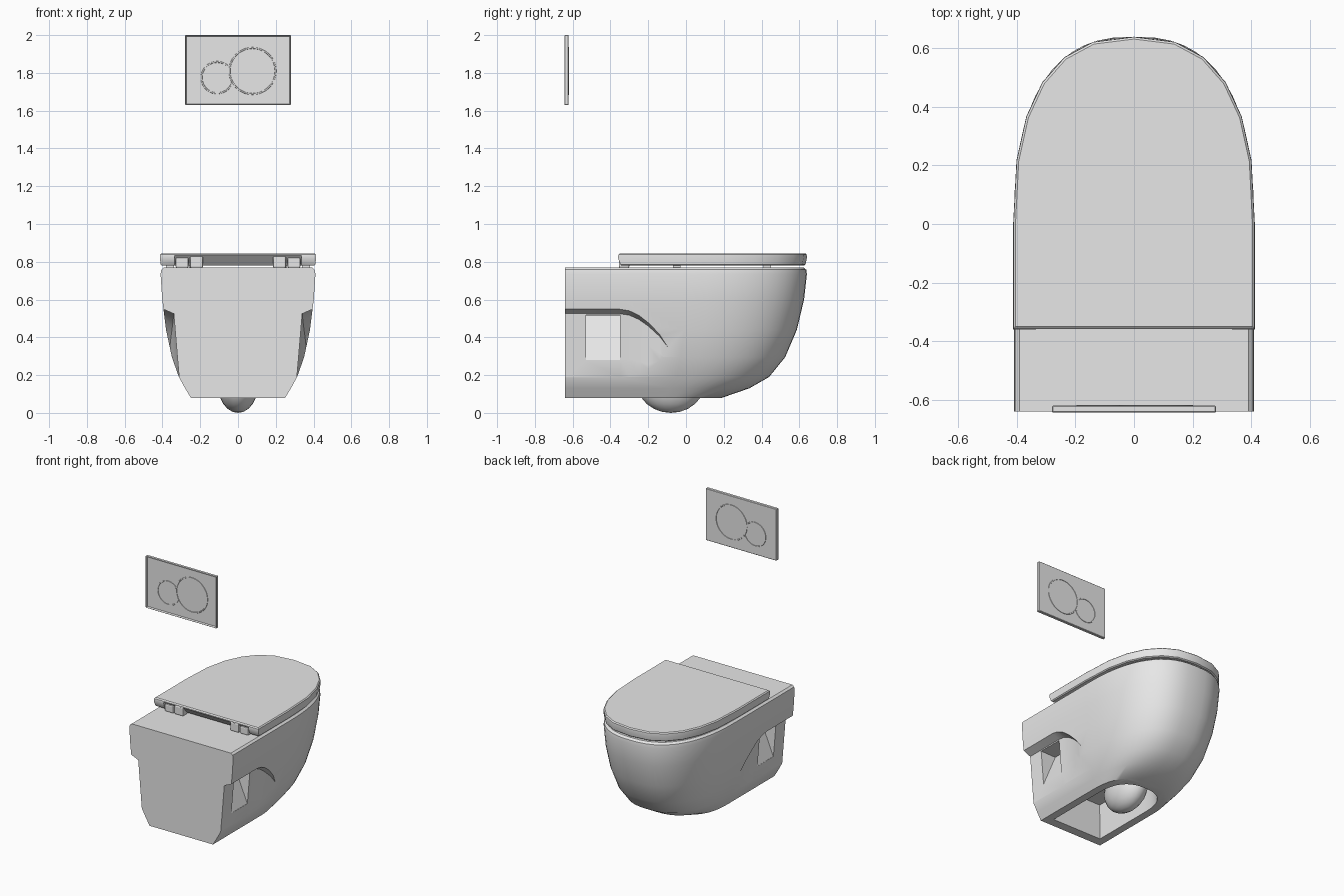
import bpy, bmesh
from math import sin, cos, pi, radians
from mathutils import Matrix

cube = bpy.data.objects.get("Cube")
if cube:
    bpy.data.objects.remove(cube, do_unlink=True)

ceramic = bpy.data.materials.new("light_grey_ceramic")
ceramic.use_nodes = True
GREY = (0.8, 0.8, 0.8, 1)
ceramic.diffuse_color = GREY
ceramic.node_tree.nodes["Principled BSDF"].inputs["Base Color"].default_value = GREY


def make_object(name, bm):
    bmesh.ops.recalc_face_normals(bm, faces=bm.faces[:])
    mesh = bpy.data.meshes.new(name)
    bm.to_mesh(mesh)
    bm.free()
    mesh.materials.append(ceramic)
    obj = bpy.data.objects.new(name, mesh)
    bpy.context.collection.objects.link(obj)
    return obj


def smooth(obj, angle=35):
    bpy.ops.object.select_all(action='DESELECT')
    obj.select_set(True)
    bpy.context.view_layer.objects.active = obj
    bpy.ops.object.shade_smooth_by_angle(angle=radians(angle))


def skin(name, rings):
    """Join equal closed rings with quads and cap both ends."""
    bm = bmesh.new()
    loops = [[bm.verts.new(p) for p in ring] for ring in rings]
    n = len(loops[0])
    for a, b in zip(loops, loops[1:]):
        for i in range(n):
            j = (i + 1) % n
            bm.faces.new((a[i], a[j], b[j], b[i]))
    bm.faces.new(loops[0])
    bm.faces.new(loops[-1])
    return make_object(name, bm)


def d_ring(z, width, nose, start, rear, steps):
    """Horizontal D outline: square at the wall, superelliptic at the nose."""
    curve = []
    for i in range(2 * steps + 1):
        a = pi * i / (2 * steps)
        c, s = cos(a), max(sin(a), 0)
        x = width * abs(c) ** 0.8 * (1 if c > 0 else -1)
        curve.append((x, start + (nose - start) * s ** 0.8, z))
    mid = (start + rear) / 2
    return ([(width, rear, z), (width, mid, z)] + curve
            + [(-width, mid, z), (-width, rear, z)])


def cut(obj, cutters):
    """Subtract the cutters, bake the result and remove them."""
    for c in cutters:
        c.hide_render = True
        mod = obj.modifiers.new("cut", 'BOOLEAN')
        mod.operation = 'DIFFERENCE'
        mod.solver = 'EXACT'
        mod.object = c
    bpy.context.view_layer.update()
    graph = bpy.context.evaluated_depsgraph_get()
    baked = bpy.data.meshes.new_from_object(obj.evaluated_get(graph))
    obj.modifiers.clear()
    obj.data = baked
    for c in cutters:
        bpy.data.objects.remove(c, do_unlink=True)


def box(name, x, y, z, bevel=0.0):
    bm = bmesh.new()
    size = (x[1] - x[0], y[1] - y[0], z[1] - z[0])
    centre = (sum(x) / 2, sum(y) / 2, sum(z) / 2)
    bmesh.ops.create_cube(bm, size=1, matrix=Matrix.Translation(centre) @ Matrix.Diagonal((*size, 1)))
    if bevel:
        bmesh.ops.bevel(bm, geom=bm.edges[:], offset=bevel, segments=2, affect='EDGES', profile=0.5)
    return make_object(name, bm)


# Bowl body: height, half width, nose, start of the curve
body_levels = [
    (0.08, 0.25, 0.19, -0.12), (0.13, 0.28, 0.335, -0.08), (0.19, 0.313, 0.44, -0.05),
    (0.295, 0.35, 0.525, -0.03), (0.44, 0.381, 0.587, -0.01), (0.6, 0.401, 0.625, 0),
    (0.735, 0.41, 0.64, 0), (0.758, 0.406, 0.637, 0), (0.77, 0.392, 0.622, 0)]
body = skin("bowl_body", [d_ring(z, w, n, s, -0.64, 14) for z, w, n, s in body_levels])

cutters = [skin("underside_cavity", [d_ring(0.0, 0.2, 0.12, -0.12, -0.58, 10),
                                     d_ring(0.32, 0.18, 0.1, -0.12, -0.56, 10)])]
recess_top = [(-0.7, 0.525), (-0.35, 0.525), (-0.3, 0.517), (-0.25, 0.495),
              (-0.2, 0.46), (-0.14, 0.405), (-0.09, 0.34), (-0.05, 0.28)]
for side in (1, -1):
    # Side recess that fades out towards the nose
    rings = []
    for y, top in recess_top:
        ramp = 0.05 * (max(0, y + 0.35) / 0.3) ** 2
        ring = []
        for i in range(5):
            z = 0.05 + (top - 0.05) * i / 4
            ring.append((side * (0.30 + 0.084 * (z - 0.05) + ramp), y, z))
        ring += [(side * 0.5, y, top + 0.07), (side * 0.5, y, 0.05)]
        rings.append(ring)
    cutters.append(skin("side_recess", rings))
    # Wedge-shaped fixing pocket
    wedge = [(0.5, 0.52), (0.22, 0.515), (0.318, 0.28), (0.5, 0.28)]
    cutters.append(skin("fixing_pocket", [[(side * x, y, z) for x, z in wedge] for y in (-0.53, -0.35)]))
cut(body, cutters)
smooth(body)

# Rounded underside of the bowl
bm = bmesh.new()
bmesh.ops.create_uvsphere(bm, u_segments=20, v_segments=12, radius=1,
                          matrix=Matrix.Translation((0, -0.08, 0.16)) @ Matrix.Diagonal((0.11, 0.18, 0.16, 1)))
smooth(make_object("bowl_underside", bm))

# Lid with an undercut rear edge
lid_levels = [(0.78, 0.403, 0.625, -0.342), (0.786, 0.41, 0.633, -0.347), (0.82, 0.413, 0.64, -0.36),
              (0.838, 0.412, 0.639, -0.358), (0.845, 0.405, 0.632, -0.35)]
lid = skin("lid", [d_ring(z, w, n, 0, r, 6) for z, w, n, r in lid_levels])
undercut = [(-0.4, 0.832), (-0.357, 0.832), (-0.3, 0.77), (-0.4, 0.77)]
cut(lid, [skin("lid_undercut", [[(x, y, z) for y, z in undercut] for x in (-0.335, 0.335)])])
smooth(lid, 30)

# Hinges and lid buffers
for side, label in ((1, "left"), (-1, "right")):
    for part, a, b in (("inner", 0.185, 0.255), ("outer", 0.262, 0.33)):
        box(f"{label}_{part}_hinge", sorted((side * a, side * b)), (-0.356, -0.3),
            (0.768, 0.832 if part == "inner" else 0.822), 0.008)
    for part, x, y in (("rear", 0.36, -0.05), ("front", 0.24, 0.43)):
        box(f"{label}_{part}_buffer", (side * x - 0.02, side * x + 0.02), (y - 0.02, y + 0.02), (0.765, 0.785))

# Flush plate, hollow on the wall side
bm = bmesh.new()
bmesh.ops.create_cube(bm, size=1, matrix=Matrix.Translation((0, -0.6325, 1.815))
                      @ Matrix.Diagonal((0.56, 0.023, 0.37, 1)))
bmesh.ops.bevel(bm, geom=bm.edges[:], offset=0.003, segments=1, affect='EDGES')
bm.normal_update()
back = min(bm.faces, key=lambda f: f.calc_center_median().y)
bmesh.ops.inset_region(bm, faces=[back], thickness=0.005)
bmesh.ops.translate(bm, verts=back.verts[:], vec=(0, 0.014, 0))
make_object("flush_plate", bm)


def button_ring(name, x, z, radius, gap=None):
    """Thin round ridge, left open where it meets another button."""
    rings, segs = [], 48
    bm = bmesh.new()
    for i in range(segs):
        a = 2 * pi * i / segs
        ring = []
        for k in range(6):
            b = 2 * pi * k / 6
            r = radius + 0.006 * cos(b)
            ring.append(bm.verts.new((x + r * cos(a), -0.6255 + 0.008 * sin(b), z + r * sin(a))))
        rings.append(ring)
    for i in range(segs):
        p, q = rings[i], rings[(i + 1) % segs]
        for k in range(6):
            m = (k + 1) % 6
            bm.faces.new((p[k], p[m], q[m], q[k]))
    if gap:
        gx, gz, gr = gap
        inside = [v for v in bm.verts if (v.co.x - gx) ** 2 + (v.co.z - gz) ** 2 < gr ** 2]
        bmesh.ops.delete(bm, geom=inside, context='VERTS')
    smooth(make_object(name, bm))


large = (0.077, 1.81, 0.122)
button_ring("large_button_ring", *large)
button_ring("small_button_ring", -0.11, 1.775, 0.083, large)
